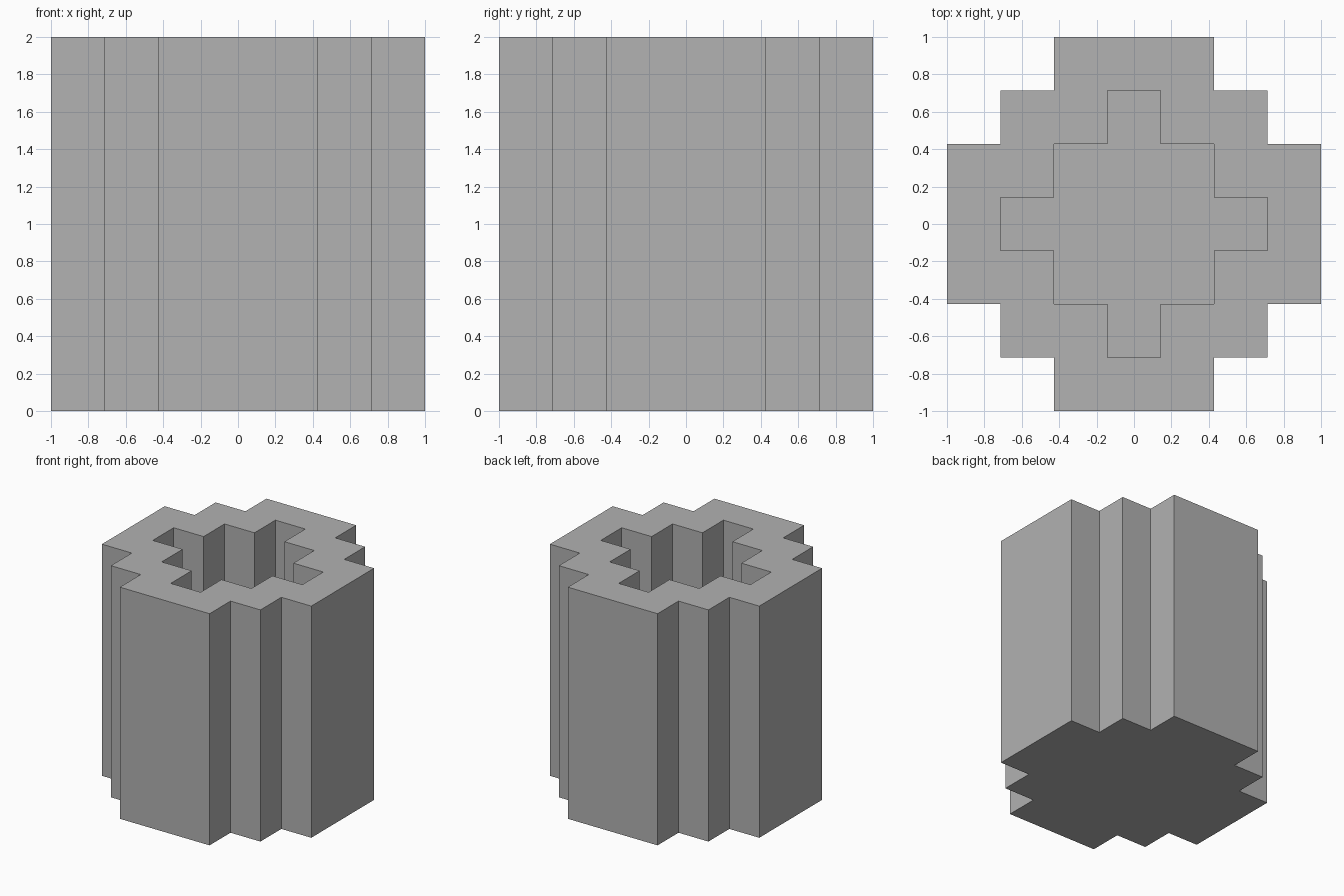
import bpy
import bmesh

cube = bpy.data.objects.get("Cube")
if cube:
    bpy.data.objects.remove(cube, do_unlink=True)

UNIT = 2 / 7  # the stepped plan follows a seven-cell grid

# One quarter of each stepped outline, in grid cells
OUTER = [(3.5, 1.5), (2.5, 1.5), (2.5, 2.5), (1.5, 2.5), (1.5, 3.5)]
INNER = [(x - 1, y - 1) for x, y in OUTER]


def ring(bm, quarter, z):
    """Repeat a quarter outline four times around the z axis at height z."""
    verts = []
    for _ in range(4):
        verts += [bm.verts.new((x * UNIT, y * UNIT, z)) for x, y in quarter]
        quarter = [(-y, x) for x, y in quarter]
    return verts


def bridge(bm, a, b):
    """Join two matching rings with quads."""
    for i in range(len(a)):
        j = (i + 1) % len(a)
        bm.faces.new((a[i], a[j], b[j], b[i]))


# Material
grey = bpy.data.materials.new("plain grey")
grey.use_nodes = True
colour = (0.445, 0.445, 0.445, 1)
grey.diffuse_color = colour
grey.node_tree.nodes["Principled BSDF"].inputs["Base Color"].default_value = colour

# Stepped pot: base, outer walls, rim, inner walls, floor
bm = bmesh.new()
base = ring(bm, OUTER, 0)
outer_top = ring(bm, OUTER, 2)
inner_top = ring(bm, INNER, 2)
floor = ring(bm, INNER, UNIT)
bm.faces.new(base[::-1])
bridge(bm, base, outer_top)
bridge(bm, outer_top, inner_top)
bridge(bm, inner_top, floor)
bm.faces.new(floor)

mesh = bpy.data.meshes.new("stepped_pot")
bm.to_mesh(mesh)
bm.free()
mesh.materials.append(grey)
pot = bpy.data.objects.new("stepped_pot", mesh)
bpy.context.collection.objects.link(pot)
